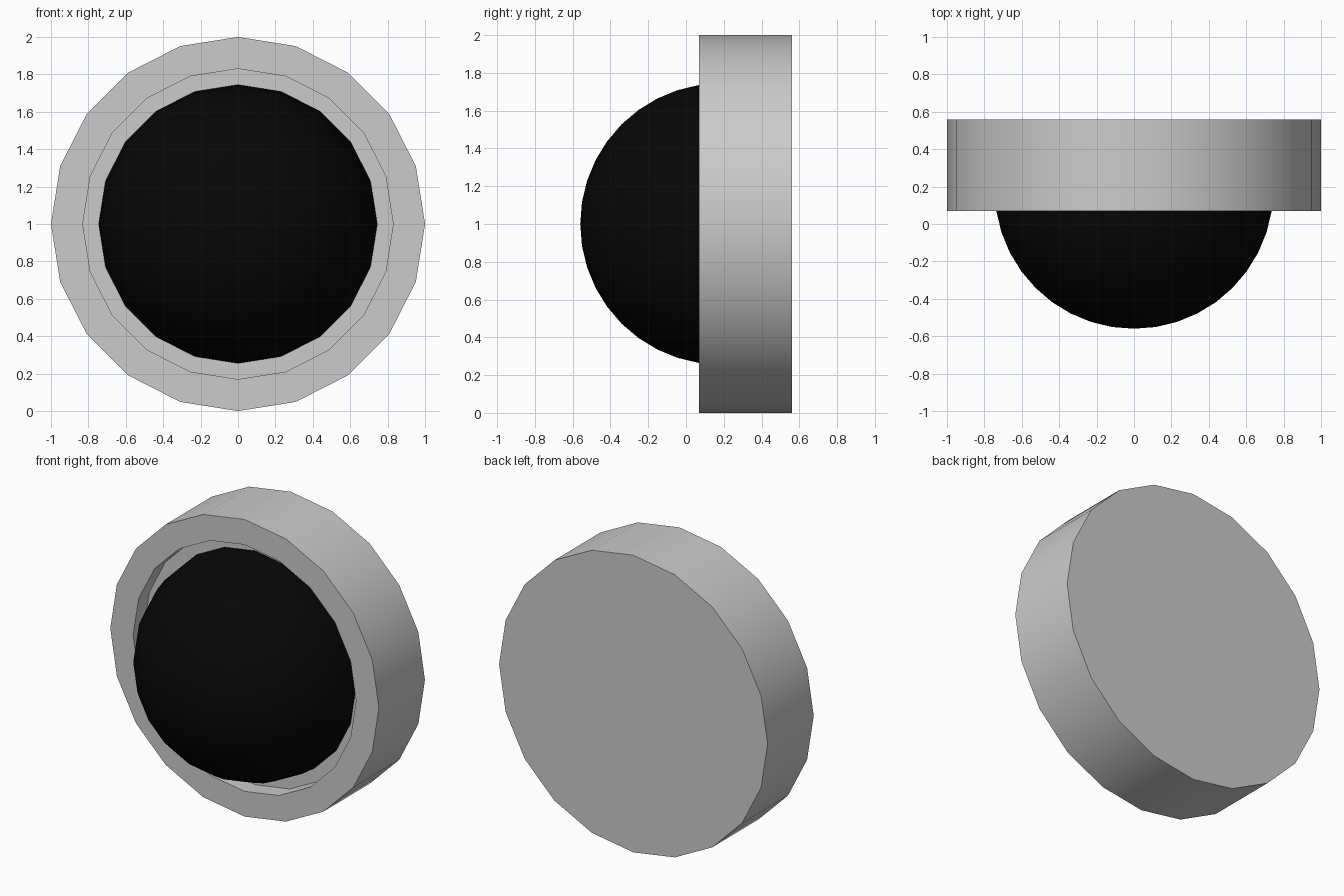
import bpy
from math import sin, cos, pi, radians

if "Cube" in bpy.data.objects:
    bpy.data.objects.remove(bpy.data.objects["Cube"])

SIDES = 20
CENTRE_Z = 1.0


def lathe(name, profile):
    """Spin (radius, y) points around the y axis; radius 0 makes a pole."""
    verts, rings, faces = [], [], []
    for r, y in profile:
        start = len(verts)
        count = 1 if r < 1e-6 else SIDES
        for i in range(count):
            a = 2 * pi * i / SIDES
            verts.append((r * cos(a), y, CENTRE_Z + r * sin(a)))
        rings.append([start + i % count for i in range(SIDES)])
    for a, b in zip(rings, rings[1:]):
        for i in range(SIDES):
            j = (i + 1) % SIDES
            quad = list(dict.fromkeys((a[i], a[j], b[j], b[i])))
            faces.append(quad)
    # Full end discs where the profile does not finish at a pole
    if profile[0][0] > 0:
        faces.append(rings[0][::-1])
    if profile[-1][0] > 0:
        faces.append(rings[-1])
    mesh = bpy.data.meshes.new(name)
    mesh.from_pydata(verts, [], faces)
    mesh.update()
    obj = bpy.data.objects.new(name, mesh)
    bpy.context.collection.objects.link(obj)
    bpy.ops.object.select_all(action='DESELECT')
    obj.select_set(True)
    bpy.context.view_layer.objects.active = obj
    bpy.ops.object.mode_set(mode='EDIT')
    bpy.ops.mesh.select_all(action='SELECT')
    bpy.ops.mesh.normals_make_consistent(inside=False)
    bpy.ops.object.mode_set(mode='OBJECT')
    bpy.ops.object.shade_smooth_by_angle(angle=radians(30))
    return obj


# Round housing with a shallow recess in the front
FLOOR_Y = 0.185
lathe("housing", [(0.83, FLOOR_Y), (0.83, 0.07), (1.0, 0.07), (1.0, 0.56)])

# Black half-sphere lens seated on the recess floor
R = 0.745
STEPS = 10
dome = [(R * sin(pi / 2 * k / STEPS), FLOOR_Y - R * cos(pi / 2 * k / STEPS))
        for k in range(STEPS + 1)]
lens = lathe("lens_dome", dome)
black = bpy.data.materials.new("black_glass")
black.diffuse_color = (0.002, 0.002, 0.002, 1)
black.use_nodes = True
black.node_tree.nodes["Principled BSDF"].inputs["Base Color"].default_value = black.diffuse_color
lens.data.materials.append(black)
